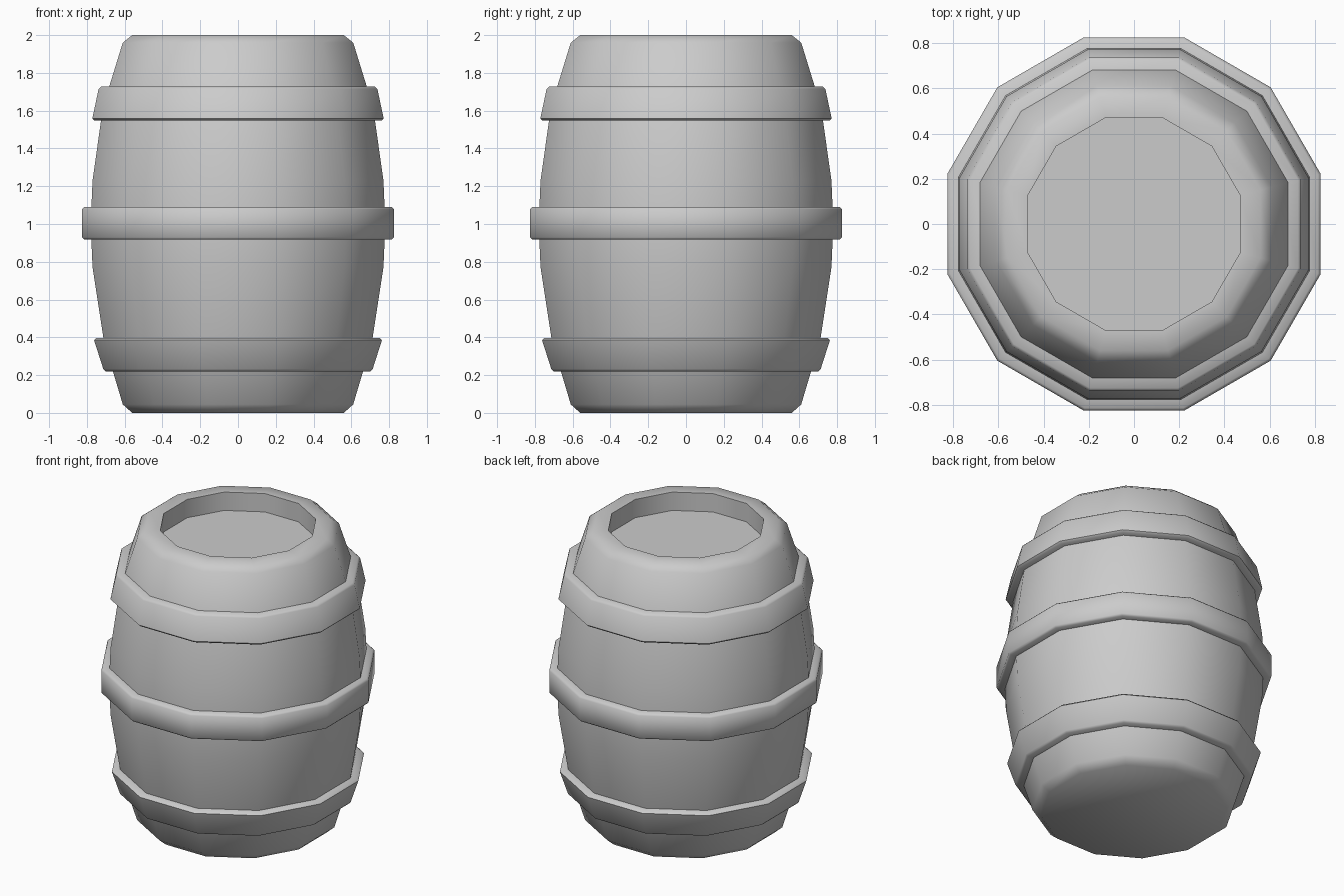
import bpy
import bmesh
import math

SIDES = 12

cube = bpy.data.objects.get("Cube")
if cube:
    bpy.data.objects.remove(cube, do_unlink=True)

grey = bpy.data.materials.new("plain_grey")
grey.use_nodes = True
colour = (0.6, 0.6, 0.6, 1)
grey.diffuse_color = colour
grey.node_tree.nodes["Principled BSDF"].inputs["Base Color"].default_value = colour


def lathe(name, profile, closed):
    """Turn a (flat-to-centre distance, height) profile into a 12-sided part."""
    bm = bmesh.new()
    rings = []
    for dist, z in profile:
        r = dist / math.cos(math.pi / SIDES)
        angles = [(i + 0.5) * math.tau / SIDES for i in range(SIDES)]
        rings.append([bm.verts.new((r * math.cos(a), r * math.sin(a), z)) for a in angles])
    pairs = list(zip(rings, rings[1:]))
    if closed:
        pairs.append((rings[-1], rings[0]))
    else:
        bm.faces.new(rings[0])
        bm.faces.new(rings[-1])
    for low, high in pairs:
        for i in range(SIDES):
            j = (i + 1) % SIDES
            bm.faces.new((low[i], low[j], high[j], high[i]))
    bmesh.ops.recalc_face_normals(bm, faces=bm.faces)
    mesh = bpy.data.meshes.new(name)
    bm.to_mesh(mesh)
    bm.free()
    mesh.materials.append(grey)
    obj = bpy.data.objects.new(name, mesh)
    bpy.context.collection.objects.link(obj)
    bpy.ops.object.select_all(action="DESELECT")
    obj.select_set(True)
    bpy.context.view_layer.objects.active = obj
    bpy.ops.object.shade_smooth_by_angle(angle=math.radians(50))
    return obj


# Bulging body with rounded ends and a recessed lid
lathe("barrel_body", [
    (0.56, 0), (0.61, 0.045), (0.71, 0.38), (0.77, 0.77), (0.78, 1.0),
    (0.77, 1.23), (0.715, 1.62), (0.61, 1.96), (0.56, 2.0),
    (0.47, 2.0), (0.47, 1.875),
], False)


def hoop(name, low, high, r_low, r_high, depth):
    """Metal band with small chamfers on its outer edges."""
    c = 0.012
    lathe(name, [
        (r_low - depth, low), (r_low - c, low), (r_low, low + c),
        (r_high, high - c), (r_high - c, high), (r_high - depth, high),
    ], True)


# Three hoops around the body
hoop("lower_hoop", 0.22, 0.397, 0.713, 0.762, 0.1)
hoop("middle_hoop", 0.917, 1.09, 0.826, 0.826, 0.08)
hoop("upper_hoop", 1.547, 1.727, 0.771, 0.738, 0.1)
